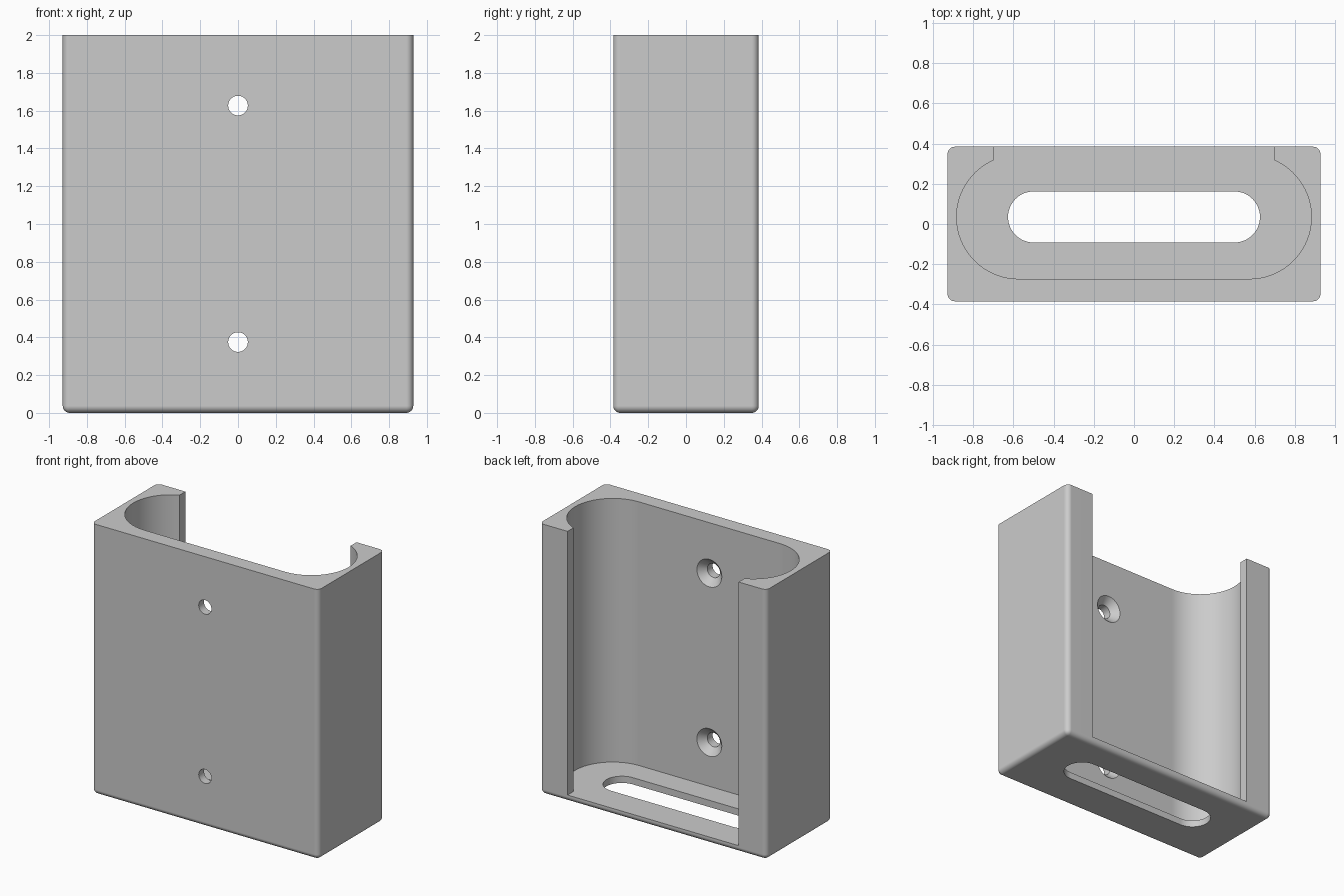
import bpy, bmesh, math
from mathutils import Matrix

if "Cube" in bpy.data.objects:
    bpy.data.objects.remove(bpy.data.objects["Cube"])

W, D, H = 1.856, 0.77, 2.0
FLOOR, CY, R, CX = 0.05, 0.035, 0.308, 0.575


def make_object(name, bm):
    bmesh.ops.recalc_face_normals(bm, faces=bm.faces)
    mesh = bpy.data.meshes.new(name)
    bm.to_mesh(mesh)
    bm.free()
    obj = bpy.data.objects.new(name, mesh)
    bpy.context.collection.objects.link(obj)
    return obj


def prism(name, points, z0, z1):
    bm = bmesh.new()
    face = bm.faces.new([bm.verts.new((x, y, z0)) for x, y in points])
    ext = bmesh.ops.extrude_face_region(bm, geom=[face])["geom"]
    top = [v for v in ext if isinstance(v, bmesh.types.BMVert)]
    bmesh.ops.translate(bm, verts=top, vec=(0, 0, z1 - z0))
    return make_object(name, bm)


def arc(cx, cy, r, start, end, n):
    angles = [start + (end - start) * i / n for i in range(n + 1)]
    return [(cx + r * math.cos(a), cy + r * math.sin(a)) for a in angles]


def mirrored(half):
    return half + [(-x, y) for x, y in reversed(half)]


# Body: block with every edge rounded except the top rim
bm = bmesh.new()
bmesh.ops.create_cube(bm, size=1, matrix=Matrix.Translation((0, 0, H / 2)) @ Matrix.Diagonal((W, D, H, 1)))
edges = [e for e in bm.edges if min(v.co.z for v in e.verts) < 0.01]
bmesh.ops.bevel(bm, geom=edges, offset=0.037, segments=6, profile=0.5, affect='EDGES')
body = make_object("holder_body", bm)

# Cavity with open back, and drain slot through the floor
opening = 0.70
start = math.acos((opening - CX) / R)
pocket = [(opening, 0.6)] + arc(CX, CY, R, start, -math.pi / 2, 32)
cutters = [prism("pocket_cutter", mirrored(pocket), FLOOR, H + 0.2)]
slot = arc(0.5, CY, 0.127, math.pi / 2, -math.pi / 2, 24)
cutters.append(prism("slot_cutter", mirrored(slot), -0.2, 0.2))

# Countersunk screw holes: turned profile (radius, y)
inner = CY - R
profile = [(0, -0.6), (0.052, -0.6), (0.052, inner - 0.05),
           (0.102, inner), (0.102, inner + 0.05), (0, inner + 0.05)]
for z in (0.375, 1.627):
    bm = bmesh.new()
    verts = [bm.verts.new((r, y, z)) for r, y in profile]
    chain = [bm.edges.new(p) for p in zip(verts, verts[1:])]
    bmesh.ops.spin(bm, geom=verts + chain, cent=(0, 0, z), axis=(0, 1, 0),
                   angle=2 * math.pi, steps=40)
    bmesh.ops.remove_doubles(bm, verts=bm.verts, dist=1e-4)
    cutters.append(make_object("screw_hole_cutter", bm))

# Carve the body, then discard the cutters
bpy.context.view_layer.objects.active = body
body.select_set(True)
for cutter in cutters:
    cutter.hide_render = True
    mod = body.modifiers.new("carve", 'BOOLEAN')
    mod.operation, mod.solver, mod.object = 'DIFFERENCE', 'EXACT', cutter
    bpy.ops.object.modifier_apply(modifier=mod.name)
    bpy.data.objects.remove(cutter)

bpy.ops.object.shade_smooth_by_angle(angle=math.radians(30))
weighted = body.modifiers.new("even_shading", 'WEIGHTED_NORMAL')
weighted.keep_sharp = True
